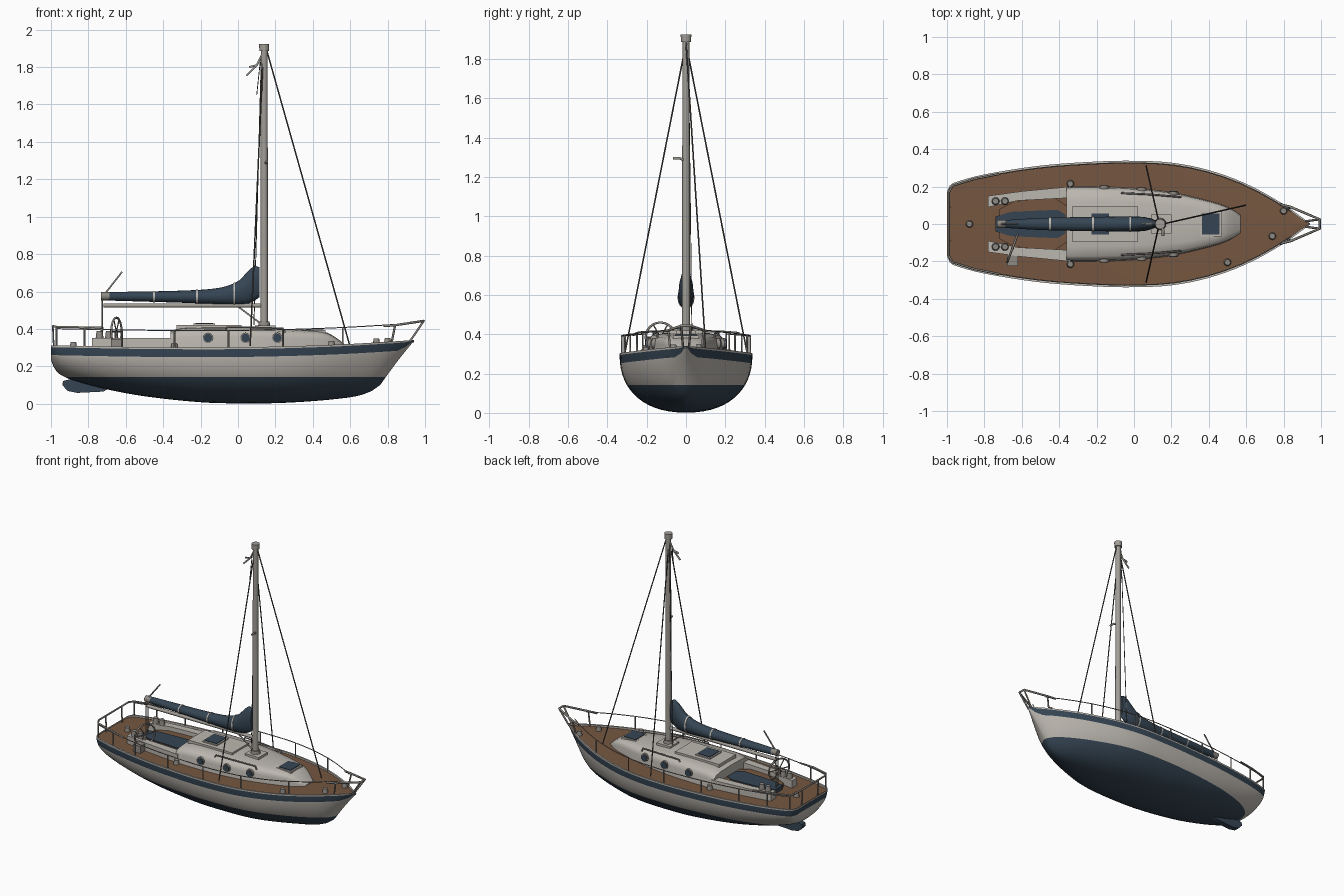
import bpy, bmesh, math
from math import sin, cos, pi
from mathutils import Vector, Matrix

if "Cube" in bpy.data.objects:
    bpy.data.objects.remove(bpy.data.objects["Cube"])


def material(name, rgb):
    m = bpy.data.materials.new(name)
    m.use_nodes = True
    col = (*rgb, 1)
    m.diffuse_color = col
    bsdf = next(n for n in m.node_tree.nodes if n.type == "BSDF_PRINCIPLED")
    bsdf.inputs["Base Color"].default_value = col
    bsdf.inputs["Roughness"].default_value = 0.6
    return m


WHITE = material("off white", (.50, .47, .43))
NAVY = material("navy blue", (.036, .06, .088))
TEAK = material("teak brown", (.18, .095, .052))
METAL = material("rail metal", (.27, .25, .23))
SPAR = material("mast grey", (.36, .34, .31))
ROPE = material("rigging grey", (.10, .095, .09))


def curve_at(table, x):
    """Smooth interpolation through (x, value) points."""
    if x <= table[0][0]:
        return table[0][1]
    for i in range(len(table) - 1):
        (xa, a), (xb, b) = table[i], table[i + 1]
        if x <= xb:
            xp, p = table[max(i - 1, 0)]
            xn, n = table[min(i + 2, len(table) - 1)]
            h = xb - xa
            t = (x - xa) / h
            ma, mb = (b - p) / (xb - xp) * h, (n - a) / (xn - xa) * h
            return (a * (2*t**3 - 3*t*t + 1) + b * (3*t*t - 2*t**3)
                    + ma * (t**3 - 2*t*t + t) + mb * (t**3 - t*t))
    return table[-1][1]


def finish(name, bm, mats, angle=40, mirror=False):
    bmesh.ops.remove_doubles(bm, verts=bm.verts, dist=1e-5)
    bmesh.ops.recalc_face_normals(bm, faces=bm.faces)
    me = bpy.data.meshes.new(name)
    bm.to_mesh(me)
    bm.free()
    for m in mats:
        me.materials.append(m)
    me.shade_smooth()
    me.set_sharp_from_angle(angle=math.radians(angle))
    ob = bpy.data.objects.new(name, me)
    bpy.context.collection.objects.link(ob)
    if mirror:
        mod = ob.modifiers.new("Mirror", "MIRROR")
        mod.use_axis = (False, True, False)
    return ob


def skin(rings, closed=False, row_mats=None):
    bm = bmesh.new()
    vs = [[bm.verts.new(p) for p in r] for r in rings]
    n = len(rings[0])
    for a, b in zip(vs, vs[1:]):
        for j in range(n if closed else n - 1):
            k = (j + 1) % n
            f = bm.faces.new((a[j], a[k], b[k], b[j]))
            if row_mats:
                f.material_index = row_mats.get(j, 0)
    if closed:
        bm.faces.new(vs[0])
        bm.faces.new(vs[-1])
    return bm


def prism(name, pts, z0, z1, mat, mirror=False):
    rings = [[(x, y, z) for x, y in pts] for z in (z0, z1)]
    return finish(name, skin(rings, True), [mat], 30, mirror)


def rect(x0, x1, y):
    return [(x0, -y), (x1, -y), (x1, y), (x0, y)]


def tubes(name, paths, r, mat):
    cu = bpy.data.curves.new(name, "CURVE")
    cu.dimensions = "3D"
    cu.bevel_depth, cu.bevel_resolution, cu.use_fill_caps = r, 1, True
    for path in paths:
        s = cu.splines.new("POLY")
        s.points.add(len(path) - 1)
        for p, q in zip(s.points, path):
            p.co = (*q, 1)
    cu.materials.append(mat)
    ob = bpy.data.objects.new(name, cu)
    bpy.context.collection.objects.link(ob)


def cylinder(name, loc, r0, r1, h, mat, axis=(0, 0, 1), seg=16):
    bm = bmesh.new()
    rot = Vector((0, 0, 1)).rotation_difference(Vector(axis)).to_matrix().to_4x4()
    bmesh.ops.create_cone(bm, cap_ends=True, segments=seg, radius1=r0, radius2=r1,
                          depth=h, matrix=Matrix.Translation(loc) @ rot)
    return finish(name, bm, [mat])


# Hull: lofted half sections, coloured by row and by waterline
BEAM = [(-1, .17), (-.985, .205), (-.95, .225), (-.8, .265), (-.5, .312), (-.2, .334),
        (0, .338), (.2, .328), (.4, .288), (.6, .215), (.8, .105), (.94, .004)]
SHEER = [(-1, .312), (-.5, .303), (0, .302), (.5, .315), (.94, .34)]
KEEL = [(-1, .235), (-.985, .195), (-.95, .155), (-.87, .122), (-.7, .077), (-.5, .04),
        (-.2, .008), (0, .002), (.25, .005), (.54, .027), (.68, .053), (.76, .1),
        (.81, .17), (.866, .245), (.94, .335)]


def beam(x): return curve_at(BEAM, x)
def sheer(x): return curve_at(SHEER, x)


def section(x, w):
    top, low = sheer(x), curve_at(KEEL, x)
    depth = top - low
    n = 2.3 if x < .3 else 2.3 - .8 * (x - .3) / .64
    inner = max(w - .012, 0)
    pts = [(x, 0, top - .008), (x, inner, top - .012), (x, inner, top), (x, w, top)]
    first, second = min(.01, depth * .15), min(.052, depth * .6)
    drops = [first, second]
    drops += [second + (depth - second) * sin(i / 14 * pi / 2) for i in range(1, 15)]
    for d in drops:
        y = w * max(1 - min(d / depth, 1) ** n, 0) ** (1 / n)
        pts.append((x, y, top - d))
    return pts


stations = [-1, -.995, -.985, -.97] + [-.95 + i * .045 for i in range(42)] + [.94]
rings = [section(-1, 0)] + [section(x, beam(x)) for x in stations]
bm = skin(rings, row_mats={0: 2, 4: 1})
bmesh.ops.bisect_plane(bm, geom=bm.verts[:] + bm.edges[:] + bm.faces[:],
                       plane_co=(0, 0, .142), plane_no=(0, 0, 1))
for f in bm.faces:
    if f.calc_center_median().z < .142:
        f.material_index = 1
finish("hull", bm, [WHITE, NAVY, TEAK], 40, True)

# Rudder blade
outline = [(-.66, .10), (-.72, .065), (-.86, .058), (-.91, .068), (-.94, .1),
           (-.935, .122), (-.86, .14), (-.7, .15)]
finish("rudder", skin([[(x, y, z) for x, z in outline] for y in (-.02, .02)], True), [NAVY])

# Cabin trunk
C_W = [(-.36, .2), (-.2, .2), (0, .192), (.2, .17), (.4, .125), (.5, .092), (.57, .05)]
C_Z = [(-.36, .385), (-.3, .402), (0, .405), (.2, .398), (.4, .388), (.48, .375), (.54, .338), (.57, .315)]
rings = []
for i in range(32):
    x = -.36 + i * .03
    w, t = curve_at(C_W, x), curve_at(C_Z, x)
    h = t - .28
    rings.append([(x, w, .28), (x, w * .97, .28 + h * .62), (x, w * .94, .28 + h * .8),
                  (x, w * .86, .28 + h * .92), (x, w * .6, t), (x, 0, t + .004)])
rings.insert(0, [(-.36, 0, p[2]) for p in rings[0]])
rings.append([(.57, 0, p[2]) for p in rings[-1]])
finish("cabin", skin(rings), [WHITE], 50, True)
prism("companionway_slide", rect(-.33, .02, .095), .39, .42, WHITE)
prism("mast_step", rect(.09, .2, .05), .39, .418, WHITE)

# Hatches with frames
for name, x, z in (("mid_hatch", -.18, .42), ("fore_hatch", .41, .386)):
    prism(name + "_frame", rect(x - .057, x + .057, .066), z - .02, z + .008, WHITE)
    prism(name + "_glass", rect(x - .047, x + .047, .055), z, z + .012, NAVY)

# Portholes on both cabin sides
for x in (-.16, .04, .21):
    for s in (-1, 1):
        y = s * curve_at(C_W, x) * .975
        cylinder("porthole_frame", (x, y, .352), .028, .028, .016, METAL, (0, 1, 0), 20)
        cylinder("porthole_glass", (x, y, .352), .022, .022, .024, NAVY, (0, 1, 0), 20)

# Cockpit: coamings, benches and sole
prism("coaming", [(-.78, .09), (-.78, .15), (-.6, .175), (-.34, .2), (-.34, .14), (-.62, .125)],
      .28, .352, WHITE, True)
prism("cockpit_bench", [(-.72, -.08), (-.64, -.122), (-.42, -.138), (-.35, -.09),
                        (-.35, .09), (-.42, .138), (-.64, .122), (-.72, .08)], .28, .322, TEAK)
prism("cockpit_cushion", [(-.74, -.04), (-.66, -.065), (-.41, -.076), (-.365, -.05),
                          (-.365, .05), (-.41, .076), (-.66, .065), (-.74, .04)], .29, .328, NAVY)

# Winches and deck fittings
for s in (-1, 1):
    for x in (-.74, -.69):
        cylinder("winch", (x, s * .122, .37), .021, .016, .04, METAL)
for x, y in ((-.34, .215), (-.34, -.215), (-.88, 0), (.5, -.205), (.74, -.065), (.8, .07)):
    cylinder("deck_fitting", (x, y, sheer(x) + .005), .02, .015, .03, METAL)

# Steering wheel and pedestal
wheel = Vector((-.65, -.13, .385))
prism("wheel_pedestal", [(-.68, -.225), (-.62, -.225), (-.62, -.165), (-.68, -.165)], .28, .345, METAL)


def rim(a): return wheel + Vector((.028 * cos(a), .075 * cos(a), .075 * sin(a)))


tubes("steering_wheel", [[rim(i * pi / 12) for i in range(25)]], .006, METAL)
tubes("wheel_spokes", [[rim(i * pi / 3), rim(i * pi / 3 + pi)] for i in range(3)], .0035, METAL)
tubes("wheel_post", [[wheel, (-.65, -.13, .3)]], .009, METAL)

# Mast with cap
cylinder("mast", (.14, 0, 1.15), .021, .018, 1.5, SPAR)
cylinder("mast_head", (.14, 0, 1.905), .026, .027, .038, SPAR)
cylinder("mast_collar", (.14, 0, .425), .034, .028, .03, METAL)
tubes("mast_bracket", [[(.14, 0, 1.28), (.155, -.03, 1.295), (.155, -.065, 1.295)]], .007, SPAR)
tubes("wind_vane", [[(.13, 0, 1.87), (.1, 0, 1.81), (.045, 0, 1.755)],
                    [(.1, 0, 1.81), (.06, 0, 1.80)]], .006, SPAR)

# Boom, its end fitting and sheets
tubes("boom", [[(-.72, 0, .525), (.13, 0, .525)]], .012, SPAR)
cylinder("boom_end", (-.71, 0, .575), .022, .022, .045, METAL, (1, 0, 0))
tubes("main_sheet", [[(-.725, y, .57), (-.725, y, .33)] for y in (-.012, .012)], .004, METAL)
tubes("boom_stick", [[(-.71, 0, .59), (-.62, 0, .705)]], .005, METAL)
tubes("boom_vang", [[(0, 0, .52), (.12, 0, .43)]], .005, METAL)

# Furled sail cover and ties
LO = [(-.7, .552), (-.3, .54), (0, .53), (.07, .54), (.115, .57)]
HI = [(-.7, .597), (-.3, .605), (-.1, .62), (0, .655), (.05, .705), (.085, .738), (.115, .73)]
WD = [(-.7, .02), (-.5, .032), (-.2, .038), (.05, .038), (.115, .02)]


def cover_ring(x, grow=0):
    lo, hi, w = curve_at(LO, x) - grow, curve_at(HI, x) + grow, curve_at(WD, x) + grow
    return [(x, w * cos(a), (lo + hi) / 2 + (hi - lo) / 2 * sin(a))
            for a in (i * pi / 8 for i in range(16))]


finish("sail_cover", skin([cover_ring(-.7 + i * .815 / 30) for i in range(31)], True), [NAVY], 60)
for x in (-.45, -.22, -.02):
    finish("sail_tie", skin([cover_ring(x - .005, .003), cover_ring(x + .005, .003)], True), [WHITE])

# Standing rigging
tubes("forestay", [[(.155, 0, 1.885), (.595, .1, .32)]], .004, ROPE)
tubes("shrouds", [[(.135, 0, 1.88), (.065, s * .31, .31)] for s in (-1, 1)], .004, ROPE)
tubes("halyards", [[(.125, .012, 1.86), (.085, .03, .42)], [(.12, -.01, 1.84), (.1, -.01, 1.65)]], .0025, ROPE)

# Lifelines, stanchions, pulpit and stern rail
SIDES = (-1, 1)


def rail_point(x, s, h): return (x, s * (beam(x) - .012), sheer(x) + h)


xs = [-.97 + i * .0905 for i in range(21)]
tubes("lifeline", [[rail_point(x, s, .09) for x in xs] for s in SIDES], .003, METAL)
tubes("stanchions", [[rail_point(x, s, -.005), rail_point(x, s, .092)]
                     for x in (-.62, -.34, -.05, .24, .56) for s in SIDES], .005, METAL)
tubes("stern_rail", [[rail_point(-.72, s, .09) for s in (-1,)] +
                     [rail_point(x, -1, .1) for x in (-.85, -.97)] +
                     [(-.99, -.17, .415), (-.99, .17, .415)] +
                     [rail_point(x, 1, .1) for x in (-.97, -.85, -.72)]], .006, METAL)
tubes("stern_rail_posts", [[rail_point(x, s, 0), rail_point(x, s, .1)] for x in (-.97, -.82)
                           for s in SIDES] + [[(-.985, y, .3), (-.99, y, .415)] for y in (-.09, .09)], .005, METAL)
tubes("pulpit", [[(.78, -.105, .415), (.84, -.09, .42), (.993, -.025, .443), (.993, .025, .443),
                  (.84, .09, .42), (.78, .105, .415)]], .007, METAL)
tubes("pulpit_posts", [p for s in SIDES for p in (
    [(.993, s * .025, .443), (.92, s * .015, .335)], [(.84, s * .09, .42), (.82, s * .08, .32)])], .006, METAL)

# Cabin roof grab rails
tubes("grab_rails", [[(-.07, s * .165, .385), (-.06, s * .165, .41), (.09, s * .158, .408),
                      (.24, s * .145, .403), (.25, s * .145, .38)] for s in SIDES], .005, METAL)
